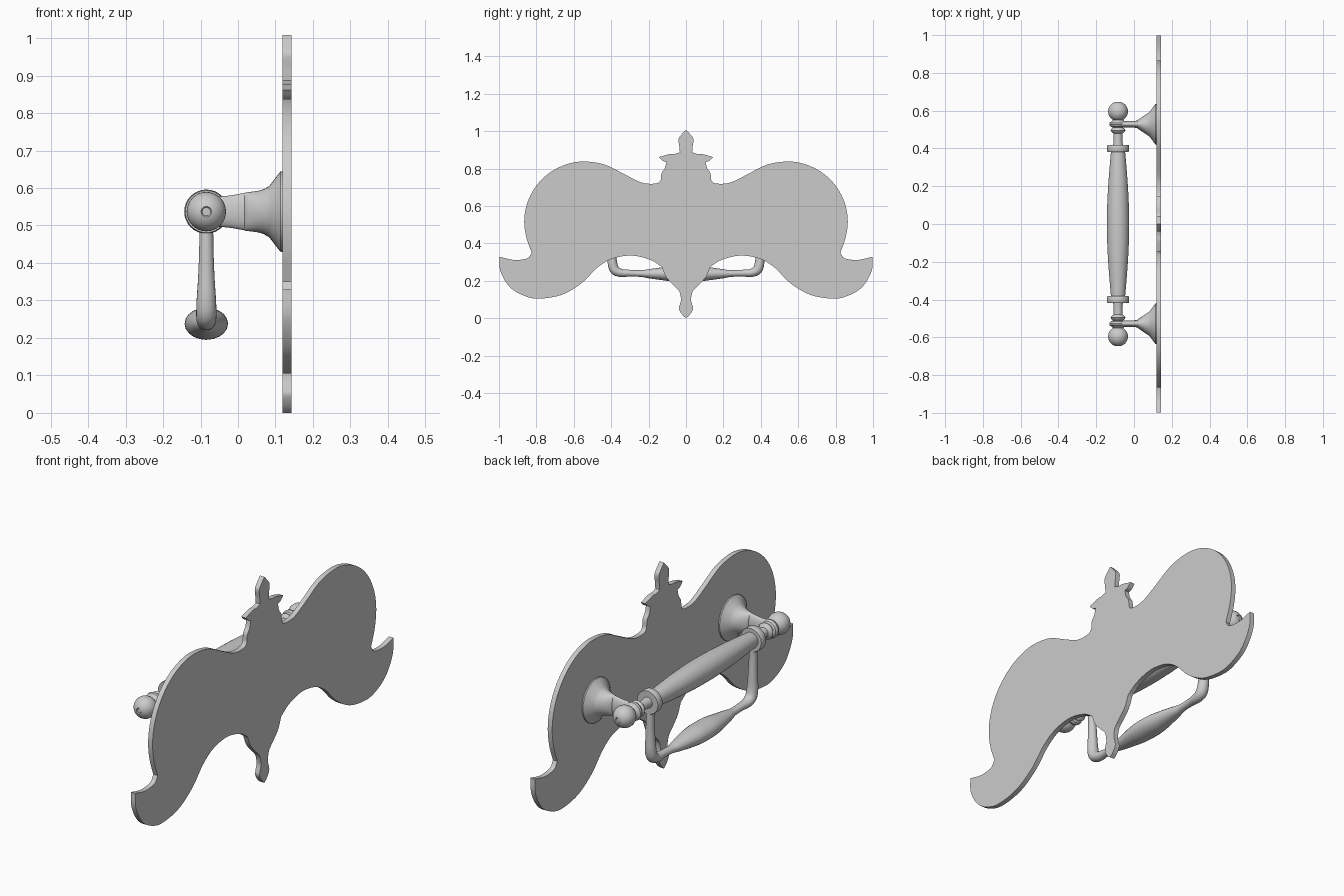
import bpy, bmesh, math
from mathutils import Vector

if "Cube" in bpy.data.objects:
    bpy.data.objects.remove(bpy.data.objects["Cube"])

metal = bpy.data.materials.new("grey_metal")
metal.diffuse_color = (0.6, 0.6, 0.6, 1)
metal.use_nodes = True
metal.node_tree.nodes["Principled BSDF"].inputs["Base Color"].default_value = metal.diffuse_color
AX, AZ = -0.0845, 0.537          # axis of the grip


def finish(bm, name, angle=35):
    bmesh.ops.recalc_face_normals(bm, faces=bm.faces)
    me = bpy.data.meshes.new(name)
    bm.to_mesh(me)
    bm.free()
    ob = bpy.data.objects.new(name, me)
    bpy.context.collection.objects.link(ob)
    me.materials.append(metal)
    bpy.ops.object.select_all(action='DESELECT')
    ob.select_set(True)
    bpy.context.view_layer.objects.active = ob
    bpy.ops.object.shade_smooth_by_angle(angle=math.radians(angle))
    return ob


def spline(pts, n=6):
    """Smooth curve through the points."""
    p = [Vector(q) for q in pts]
    p = [2 * p[0] - p[1]] + p + [2 * p[-1] - p[-2]]
    out = []
    for i in range(1, len(p) - 2):
        a, b, c, d = p[i - 1:i + 3]
        for k in range(n):
            t = k / n
            out.append(0.5 * (2 * b + (c - a) * t + (2 * a - 5 * b + 4 * c - d) * t * t
                              + (3 * b - a - 3 * c + d) * t ** 3))
    return out + [p[-2]]


def loft(name, sections, seg=32, angle=35):
    """Skin ellipses given as (centre, u half-axis, v half-axis)."""
    bm = bmesh.new()
    rings = []
    for c, u, v in sections:
        rings.append([bm.verts.new(c + u * math.cos(2 * math.pi * k / seg)
                                   + v * math.sin(2 * math.pi * k / seg)) for k in range(seg)])
    for r, s in zip(rings, rings[1:]):
        for k in range(seg):
            j = (k + 1) % seg
            bm.faces.new((r[k], r[j], s[j], s[k]))
    bm.faces.new(rings[0])
    bm.faces.new(rings[-1])
    return finish(bm, name, angle)


def lathe_y(name, profile):
    """Turn a (y, radius) profile about the grip axis."""
    return loft(name, [(Vector((AX, y, AZ)), Vector((r, 0, 0)), Vector((0, 0, r)))
                       for y, r in profile])


# Back plate: half outline as smooth runs between sharp corners
wing = [(.54 + .325 * math.sin(math.radians(a)), .515 + .323 * math.cos(math.radians(a)))
        for a in range(0, 91, 15)]
runs = [
    [(0, 1.008), (.024, .982), (.04, .958), (.036, .92), (.033, .887)],
    [(.033, .887), (.06, .879), (.09, .877), (.145, .862)],
    [(.145, .862), (.125, .842), (.105, .835)],
    [(.105, .835), (.113, .803), (.131, .775), (.137, .735), (.165, .72),
     (.235, .725), (.32, .765), (.43, .82)] + wing + [(.853, .43), (.825, .35)],
    [(.825, .35), (.85, .32), (.92, .312), (.997, .329)],
    [(.997, .329), (.992, .25), (.94, .165), (.86, .118), (.78, .105), (.66, .127),
     (.555, .19), (.475, .27), (.395, .318), (.29, .335), (.19, .312), (.13, .275)],
    [(.13, .275), (.107, .222), (.07, .18), (.037, .145), (.027, .10), (.034, .07),
     (.037, .047), (.02, .018), (0, 0)],
]
half = []
for r in runs:
    half += spline(r, 5)[:-1]
half.append(Vector((0, 0)))
outline = half + [Vector((-p.x, p.y)) for p in reversed(half[1:-1])]
bm = bmesh.new()
face = bm.faces.new([bm.verts.new((0.119, p.x, p.y)) for p in outline])
ext = bmesh.ops.extrude_face_region(bm, geom=[face])
bmesh.ops.translate(bm, vec=(0.024, 0, 0),
                    verts=[g for g in ext['geom'] if isinstance(g, bmesh.types.BMVert)])
finish(bm, "back_plate")

# Turned grip with a swelling middle
grip = [(-.40 + .8 * k / 24, .036 + .023 * math.cos(math.pi * (k - 12) / 24)) for k in range(25)]
lathe_y("grip", grip)

for s, side in ((1, "right"), (-1, "left")):
    # Collar at the end of the grip
    lathe_y("collar_" + side, [(s * y, r) for y, r in
            ((.382, .056), (.385, .058), (.415, .058), (.418, .056))])
    # Spindle with bead rings
    lathe_y("spindle_" + side, [(s * y, r) for y, r in
            ((.41, .027), (.44, .023), (.48, .024), (.488, .035), (.496, .04), (.504, .035),
             (.51, .026), (.516, .04), (.526, .046), (.536, .044), (.544, .032), (.56, .022))])
    # Ball finial with a shallow end dimple
    ball = [(s * (.596 - .052 * math.cos(math.pi * k / 16)), .052 * math.sin(math.pi * k / 16) + .0005)
            for k in range(16)]
    ball[-1] = (s * .646, .014)
    lathe_y("ball_finial_" + side, ball + [(s * .642, .011)])
    # Post running from the plate rosette through a shoulder to a flat arm
    prof = spline([(.083, .066, .068), (.06, .050, .057), (.02, .023, .051)], 5)
    prof += spline([(.018, .019, .050), (-.03, .017, .042), (AX, .017, .04)], 4)
    prof = [Vector((.1428, .108, .108)), Vector((.113, .107, .107))] + prof
    loft("post_" + side, [(Vector((p.x, s * .528, AZ)), Vector((0, p.y, 0)), Vector((0, 0, p.z)))
                          for p in prof])

# Hanging bail: half path as (y, z, radius, side radius), mirrored
h = [(.398, .53, .018, .018), (.398, .44, .019, .019), (.396, .36, .022, .022),
     (.394, .30, .025, .026), (.382, .260, .026, .027), (.35, .243, .022, .025),
     (.30, .241, .018, .020), (.24, .239, .018, .021), (.20, .238, .024, .030),
     (.13, .238, .034, .044), (.06, .238, .042, .055), (0, .238, .043, .058)]
path = spline(h + [(-y, z, a, b) for y, z, a, b in reversed(h[:-1])], 4)
secs = []
for i, p in enumerate(path):
    a, b = path[max(i - 1, 0)], path[min(i + 1, len(path) - 1)]
    t = Vector((0, b[0] - a[0], b[1] - a[1])).normalized()
    secs.append((Vector((AX, p[0], p[1])), Vector((p[3], 0, 0)), Vector((0, -t.z, t.y)) * p[2]))
loft("bail", secs, 20, 50)
